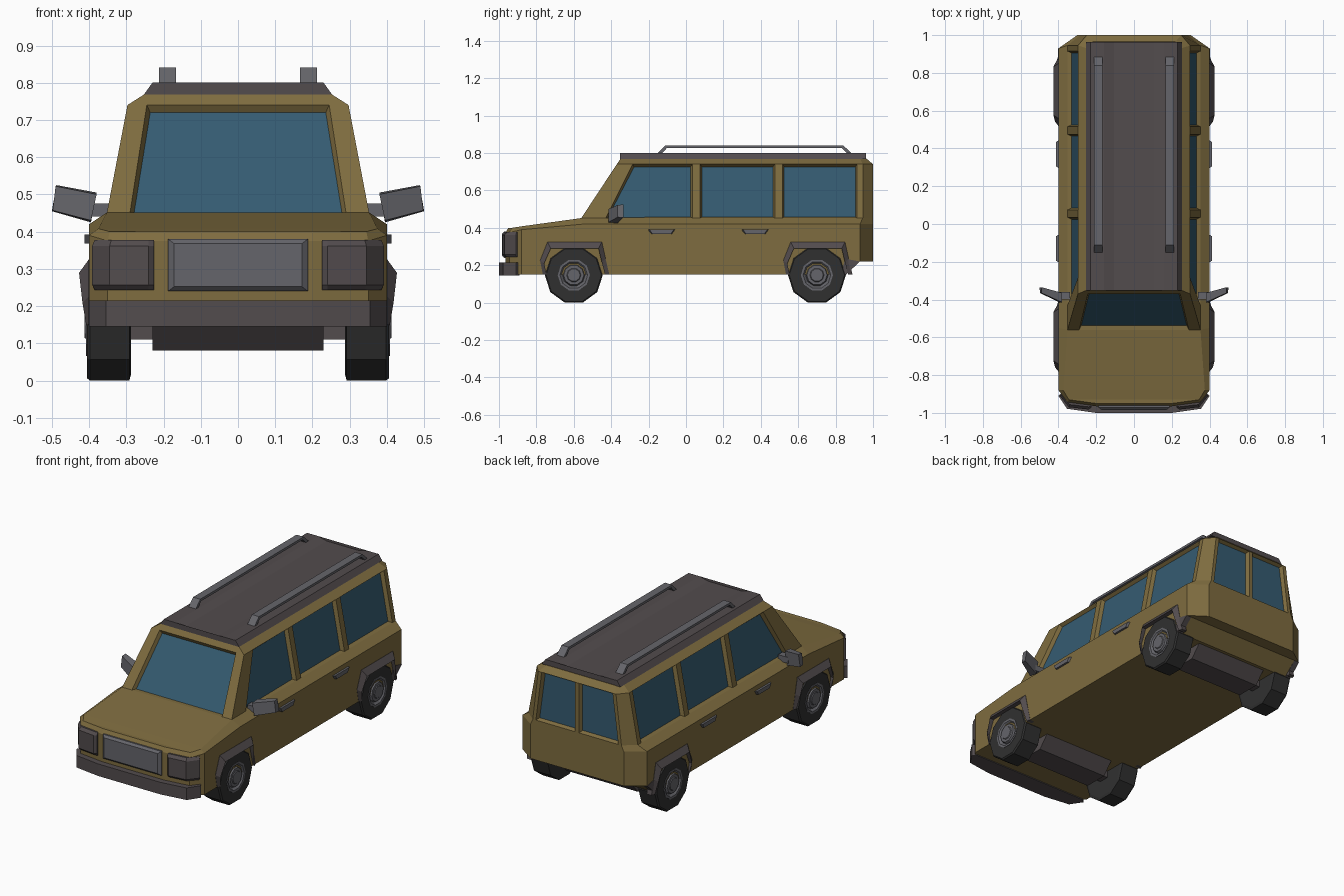
import bpy, bmesh, math

if "Cube" in bpy.data.objects:
    bpy.data.objects.remove(bpy.data.objects["Cube"])


def material(name, rgb):
    m = bpy.data.materials.new(name)
    m.diffuse_color = (*rgb, 1)
    m.use_nodes = True
    m.node_tree.nodes["Principled BSDF"].inputs["Base Color"].default_value = m.diffuse_color
    return m


OLIVE = material("olive_paint", (.21, .15, .05))
GLASS = material("blue_glass", (.035, .105, .165))
TRIM = material("brown_grey_trim", (.085, .072, .075))
METAL = material("grey_metal", (.13, .13, .145))
RUBBER = material("rubber", (.03, .03, .03))


def loft(name, rings, mat, ladder=False, glass=(), mirror=False):
    """Skin closed rings; ends are ngons, or cross-strips for mirrored rings."""
    bm = bmesh.new()
    vs = [[bm.verts.new(p) for p in r] for r in rings]
    n = len(rings[0])
    panes = []
    for k in range(len(vs) - 1):
        for i in range(n):
            j = (i + 1) % n
            f = bm.faces.new((vs[k][i], vs[k][j], vs[k + 1][j], vs[k + 1][i]))
            if k == 0 and i in glass:
                panes.append(f)
    for r in (vs[0], vs[-1]):
        if ladder:
            for i in range(n // 2 - 1):
                bm.faces.new((r[i], r[i + 1], r[n - 2 - i], r[n - 1 - i]))
        else:
            bm.faces.new(r)
    bmesh.ops.recalc_face_normals(bm, faces=bm.faces)
    if panes:
        bmesh.ops.inset_individual(bm, faces=panes, thickness=.014, depth=-.02)
        for f in panes:
            f.material_index = 1
    me = bpy.data.meshes.new(name)
    bm.to_mesh(me)
    bm.free()
    me.materials.append(mat)
    if panes:
        me.materials.append(GLASS)
    ob = bpy.data.objects.new(name, me)
    bpy.context.collection.objects.link(ob)
    if mirror:
        ob.modifiers.new("Mirror", 'MIRROR')
    return ob


def both(half):
    """Complete a right-hand half outline with its mirror image."""
    return half + [(-x, y, z) for x, y, z in reversed(half)]


# Lower body: sill, widest line and shoulder outlines
loft("lower_body", [
    both([(.20, -.965, .15), (.35, -.945, .15), (.40, -.88, .15), (.40, -.55, .15),
          (.40, .85, .15), (.40, .93, .22), (.30, 1, .22)]),
    both([(.20, -.965, .375), (.35, -.945, .375), (.40, -.88, .39), (.40, -.55, .42),
          (.40, .85, .42), (.40, .93, .42), (.30, 1, .42)]),
    both([(.20, -.95, .40), (.345, -.93, .40), (.375, -.88, .408), (.352, -.56, .452),
          (.352, .85, .452), (.352, .945, .452), (.285, 1, .452)])],
    OLIVE, ladder=True)

# Cabin: rings at belt, window top and roof edge, with recessed panes
side_y = [.035, .075, .475, .515, .915]


def cabin_ring(z, wind_y, win_y, post_x, x, rear_y, back_y, back_x, pane_x):
    half = [(post_x, wind_y, z), (x, wind_y, z), (x, win_y, z)]
    half += [(x, y, z) for y in side_y]
    half += [(x, rear_y, z), (back_x, back_y, z), (pane_x, back_y, z), (.012, back_y, z)]
    return both(half)


loft("cabin", [
    cabin_ring(.452, -.56, -.43, .29, .352, .945, 1, .285, .265),
    cabin_ring(.74, -.37, -.285, .245, .297, .945, 1, .25, .228),
    cabin_ring(.77, -.35, -.27, .21, .25, .93, .965, .22, .20)],
    OLIVE, ladder=True, glass=(2, 4, 6, 10, 12, 16, 18, 20, 23))

# Roof panel with raised sides
roof = [(.253, .768), (.23, .80), (.16, .80), (.105, .786)]
roof = roof + [(-x, z) for x, z in reversed(roof)]
loft("roof_panel", [[(x, y, z) for x, z in roof] for y in (-.352, .963)], TRIM, ladder=True)

# Roof rails
rail = [(-.155, .795), (-.11, .841), (.84, .841), (.89, .795), (.865, .795), (.832, .827),
        (-.102, .827), (-.13, .795)]
loft("roof_rail", [[(x, y, z) for y, z in rail] for x in (.166, .212)], METAL, mirror=True)

# Front bumper
loft("front_bumper", [both([(.20, -1, z), (.355, -.978, z), (.40, -.91, z), (.38, -.89, z)])
                      for z in (.145, .215)], TRIM, ladder=True)

# Grille: frustum with a smaller front
loft("grille", [[(sx * w, y, .31 + sz * h) for sx, sz in ((-1, -1), (1, -1), (1, 1), (-1, 1))]
                for w, h, y in ((.188, .07, -.955), (.188, .07, -.972), (.172, .058, -.984))], METAL)

# Headlights wrapping the front corners
lamp = [(.23, -.95), (.226, -.972), (.24, -.982), (.345, -.97), (.392, -.91), (.375, -.89)]
lamp_in = [(.23, -.95), (.226, -.965), (.24, -.968), (.34, -.956), (.385, -.905), (.375, -.89)]
loft("headlight", [[(x, y, z) for x, y in plan] for plan, z in
                   ((lamp_in, .243), (lamp, .257), (lamp, .362), (lamp_in, .378))],
     TRIM, mirror=True)

# Side mirrors: arm and flared head
loft("mirror_arm", [[(x, y, z) for y, z in ((-.40, a), (-.36, a), (-.36, b), (-.40, b))]
                    for x, a, b in ((.34, .44, .475), (.405, .44, .475))], METAL, mirror=True)
loft("mirror_head", [
    [(.395, -.415, .43), (.38, -.415, .50), (.38, -.365, .505), (.395, -.365, .425)],
    [(.498, -.365, .457), (.490, -.365, .522), (.488, -.335, .525), (.5, -.335, .455)]],
    METAL, mirror=True)

# Door handles
for label, y in (("front", -.13), ("rear", .37)):
    loft(label + "_door_handle", [
        [(x, y - a, .368), (x, y + a, .368), (x, y + b, .392), (x, y - b, .392)]
        for x, a, b in ((.39, .06, .08), (.412, .05, .065))], METAL, mirror=True)


def lathe(name, profile, y, mat, sides=10):
    """Spin an (radius, x) profile around a wheel axis."""
    zc = .1474
    rings = [[(x, y + r * math.cos(2 * math.pi * i / sides), zc + r * math.sin(2 * math.pi * i / sides))
              for i in range(sides)] for r, x in profile]
    return loft(name, rings, mat, mirror=True)


arch = [(-.165, .15), (-.18, .225), (-.14, .325), (.15, .325), (.17, .235), (.19, .15)]
for label, wy in (("front", -.6), ("rear", .7)):
    # Wheels
    lathe(label + "_tyre", [(.14, .288), (.155, .292), (.155, .398), (.148, .406), (.085, .406), (.08, .39)],
          wy, RUBBER)
    lathe(label + "_rim", [(.086, .385), (.086, .408), (.074, .408), (.06, .394),
                           (.054, .408), (.038, .408), (.034, .412), (.01, .412)], wy, METAL)
    # Flared wheel arches
    rings = []
    for k, (dy, z) in enumerate(arch):
        crest = .408 if k in (0, 5) else .418 if k in (1, 4) else .427
        iy, iz = wy + dy * .88, .147 + (z - .147) * .8
        rings.append([(.37, wy + dy, z), (.401, wy + dy, z), (crest, iy, iz), (.37, iy, iz)])
    loft(label + "_wheel_arch", rings, TRIM, mirror=True)
    # Axle and faceted housing
    loft(label + "_axle", [[(x, wy + a, z) for a, z in ((-.03, .11), (.03, .11), (.03, .17), (-.03, .17))]
                           for x in (-.3, .3)], TRIM)
    loft(label + "_axle_housing", [[(x, wy + a, z) for a, z in
                                    ((-.14, .16), (-.07, .08), (.07, .08), (.14, .16))]
                                   for x in (-.23, .23)], TRIM)

# Rear arch extension running back along the rising sill
loft("rear_arch_tail", [[(x, .83, .15), (x, .855, .15), (x, .93, .22), (x, .85, .235)]
                        for x in (.37, .403)], TRIM, mirror=True)
